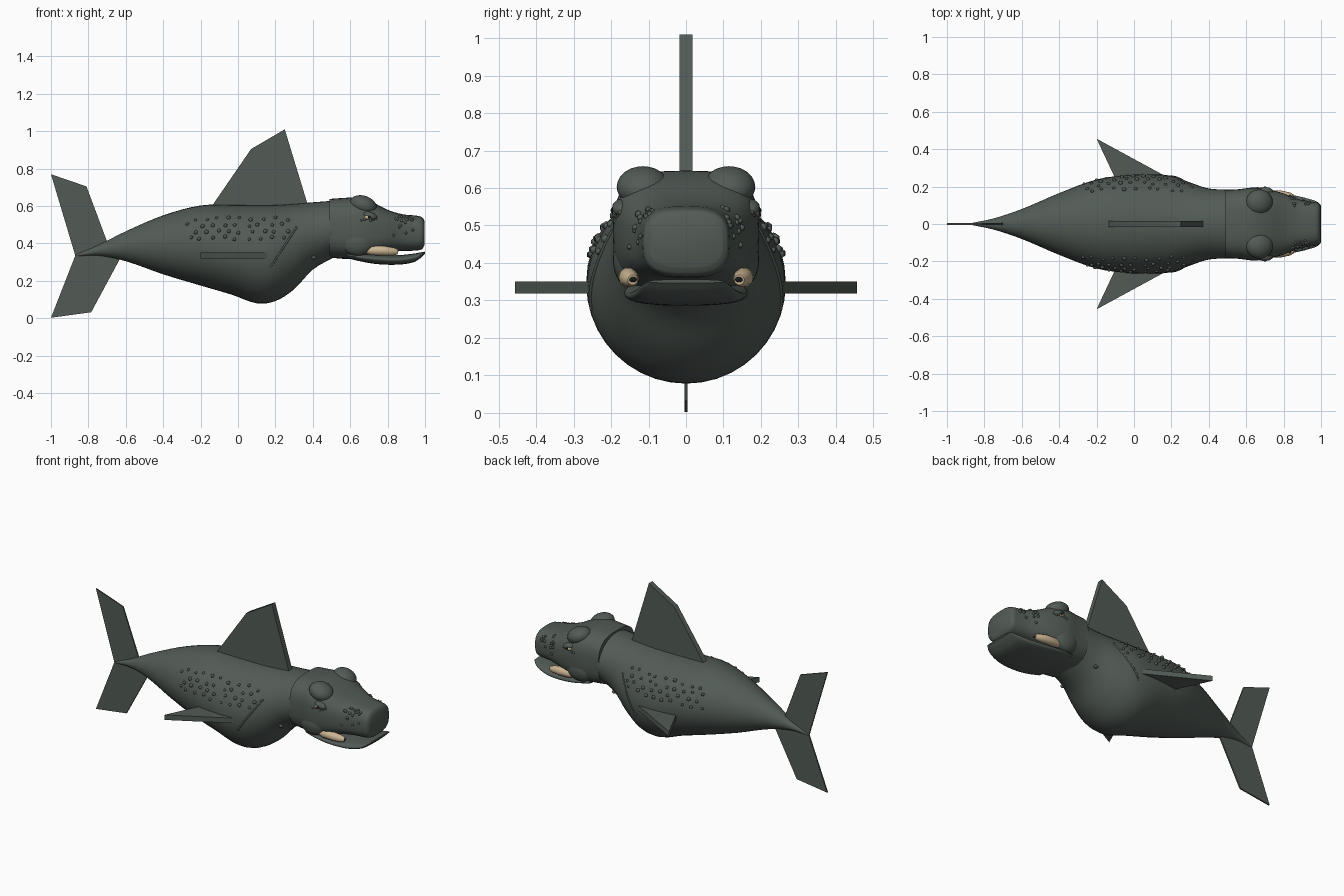
import bpy, bmesh, math, random
from mathutils import Vector, Matrix

cube = bpy.data.objects.get("Cube")
if cube:
    bpy.data.objects.remove(cube)
random.seed(4)


def material(name, rgb):
    m = bpy.data.materials.new(name)
    m.use_nodes = True
    m.diffuse_color = (*rgb, 1)
    m.node_tree.nodes["Principled BSDF"].inputs["Base Color"].default_value = (*rgb, 1)
    return m


SKIN = material("grey green skin", (0.085, 0.105, 0.092))
IVORY = material("ivory", (0.6, 0.46, 0.29))
DARK = material("dark pupil", (0.01, 0.01, 0.01))


def finish(name, bm, mat, angle=40):
    bmesh.ops.recalc_face_normals(bm, faces=bm.faces)
    mesh = bpy.data.meshes.new(name)
    bm.to_mesh(mesh)
    bm.free()
    ob = bpy.data.objects.new(name, mesh)
    bpy.context.collection.objects.link(ob)
    mesh.materials.append(mat)
    bpy.ops.object.select_all(action="DESELECT")
    ob.select_set(True)
    bpy.context.view_layer.objects.active = ob
    bpy.ops.object.shade_smooth_by_angle(angle=math.radians(angle))
    return ob


def smooth_at(stations, x):
    """Interpolate station values at x with a monotone-friendly cubic."""
    last = len(stations) - 1
    i = max(k for k in range(last) if stations[k][0] <= x or k == 0)
    a, b = stations[i], stations[i + 1]
    p, n = stations[max(i - 1, 0)], stations[min(i + 2, last)]
    h = b[0] - a[0]
    t = min(max((x - a[0]) / h, 0), 1)
    out = []
    for k in range(1, len(a)):
        m0 = (b[k] - p[k]) / (b[0] - p[0]) * h
        m1 = (n[k] - a[k]) / (n[0] - a[0]) * h
        d = a[k] - b[k]
        out.append(a[k] + t * m0 + t * t * (-3 * d - 2 * m0 - m1) + t ** 3 * (2 * d + m0 + m1))
    return out


def ring_point(stations, power, x, ang):
    top, bottom, half = smooth_at(stations, x)
    c, s = math.cos(ang), math.sin(ang)
    e = 2 / power
    y = half * math.copysign(abs(c) ** e, c)
    z = (top + bottom) / 2 + (top - bottom) / 2 * math.copysign(abs(s) ** e, s)
    return Vector((x, y, z))


def loft(name, stations, mat, power=2, steps=4, sides=40):
    """Skin a row of rounded cross-sections along x."""
    bm = bmesh.new()
    xs = [a[0] + (b[0] - a[0]) * k / steps for a, b in zip(stations, stations[1:]) for k in range(steps)]
    xs.append(stations[-1][0])
    rings = [[bm.verts.new(ring_point(stations, power, x, math.tau * k / sides)) for k in range(sides)] for x in xs]
    for r, q in zip(rings, rings[1:]):
        for k in range(sides):
            j = (k + 1) % sides
            bm.faces.new((r[k], r[j], q[j], q[k]))
    bm.faces.new(rings[0])
    bm.faces.new(rings[-1])
    return finish(name, bm, mat)


def plate(name, outline, axis, thick, offset=0):
    """Flat fin: extrude an outline evenly along the y or z axis."""
    bm = bmesh.new()
    lo = offset - thick / 2
    verts = [bm.verts.new((a, lo, b) if axis == "y" else (a, b, lo)) for a, b in outline]
    face = bm.faces.new(verts)
    new = bmesh.ops.extrude_face_region(bm, geom=[face])["geom"]
    move = Vector((0, thick, 0) if axis == "y" else (0, 0, thick))
    bmesh.ops.translate(bm, verts=[v for v in new if isinstance(v, bmesh.types.BMVert)], vec=move)
    return finish(name, bm, SKIN, 30)


def blob(name, centre, size, mat, tilt=0):
    bm = bmesh.new()
    mat4 = Matrix.Translation(centre) @ Matrix.Rotation(tilt, 4, "Y") @ Matrix.Diagonal((*size, 1))
    bmesh.ops.create_uvsphere(bm, u_segments=24, v_segments=14, radius=1, matrix=mat4)
    return finish(name, bm, mat)


def bumps(name, points, radius):
    bm = bmesh.new()
    for p in points:
        r = radius * random.uniform(0.75, 1.15)
        bmesh.ops.create_icosphere(bm, subdivisions=1, radius=r, matrix=Matrix.Translation(p))
    return finish(name, bm, SKIN, 60)


def tube(name, points, radii, mat):
    curve = bpy.data.curves.new(name, "CURVE")
    curve.dimensions = "3D"
    curve.bevel_depth = 1
    curve.bevel_resolution = 3
    curve.use_fill_caps = True
    spline = curve.splines.new("POLY")
    spline.points.add(len(points) - 1)
    for sp, p, r in zip(spline.points, points, radii):
        sp.co = (*p, 1)
        sp.radius = r
    spline.use_smooth = True
    ob = bpy.data.objects.new(name, curve)
    bpy.context.collection.objects.link(ob)
    curve.materials.append(mat)
    return ob


# Body: x, top, bottom, half width
BODY = [(-0.87, 0.34, 0.33, 0.005), (-0.75, 0.39, 0.335, 0.03), (-0.6, 0.465, 0.305, 0.08),
        (-0.4, 0.55, 0.235, 0.165), (-0.2, 0.603, 0.175, 0.238), (-0.03, 0.606, 0.125, 0.262),
        (0.1, 0.605, 0.08, 0.266), (0.2, 0.606, 0.092, 0.257), (0.3, 0.612, 0.155, 0.222),
        (0.4, 0.62, 0.26, 0.19), (0.53, 0.63, 0.335, 0.183)]
loft("body", BODY, SKIN)

# Head and jaw
HEAD = [(0.49, 0.638, 0.325, 0.182), (0.56, 0.643, 0.318, 0.186), (0.64, 0.645, 0.318, 0.195),
        (0.72, 0.62, 0.33, 0.186), (0.8, 0.58, 0.352, 0.163), (0.88, 0.556, 0.36, 0.132),
        (0.95, 0.549, 0.362, 0.118), (0.985, 0.54, 0.37, 0.112), (0.997, 0.52, 0.39, 0.097)]
loft("head", HEAD, SKIN, power=3)
JAW = [(0.58, 0.35, 0.322, 0.15), (0.66, 0.348, 0.303, 0.163), (0.75, 0.343, 0.289, 0.163),
       (0.86, 0.338, 0.287, 0.152), (0.94, 0.346, 0.3, 0.133), (0.98, 0.353, 0.325, 0.118),
       (1.0, 0.356, 0.346, 0.1)]
loft("lower_jaw", JAW, SKIN, power=2.4)

# Dorsal fin and tail flukes
plate("dorsal_fin", [(-0.15, 0.585), (0.07, 0.905), (0.25, 1.01), (0.375, 0.6)], "y", 0.034)
plate("upper_tail_fin", [(-0.87, 0.335), (-1.0, 0.77), (-0.81, 0.705), (-0.7, 0.41), (-0.72, 0.35)], "y", 0.009)
plate("lower_tail_fin", [(-0.87, 0.335), (-1.0, 0.003), (-0.785, 0.032), (-0.63, 0.32), (-0.7, 0.37)], "y", 0.009)

# Paired parts
for side, s in (("left", 1), ("right", -1)):
    # Flippers
    plate(side + "_flipper", [(-0.2, s * 0.456), (0.17, s * 0.255), (0.1, s * 0.2), (-0.08, s * 0.2)],
          "z", 0.032, 0.335)
    # Brows and eyes
    blob(side + "_brow", (0.67, s * 0.115, 0.603), (0.075, 0.07, 0.052), SKIN, 0.35)
    blob(side + "_cheek", (0.64, s * 0.15, 0.41), (0.09, 0.045, 0.075), SKIN)
    blob(side + "_eyelid", (0.705, s * 0.172, 0.548), (0.04, 0.025, 0.02), SKIN, 0.3)
    blob(side + "_eye", (0.695, s * 0.183, 0.54), (0.02, 0.016, 0.013), IVORY)
    blob(side + "_pupil", (0.7, s * 0.195, 0.54), (0.008, 0.006, 0.008), DARK)
    # Tusks with a dark hollow tip
    tube(side + "_tusk", [(0.685, s * 0.15, 0.362), (0.72, s * 0.153, 0.363), (0.78, s * 0.153, 0.361),
                          (0.83, s * 0.147, 0.357), (0.853, s * 0.142, 0.355)],
         (0.018, 0.027, 0.027, 0.022, 0.014), IVORY)
    blob(side + "_tusk_hollow", (0.853, s * 0.142, 0.356), (0.004, 0.011, 0.007), DARK)
    # Flank ridge following the body surface
    path = []
    for k in range(11):
        x = 0.175 + 0.014 * k
        top, bottom, half = smooth_at(BODY, x)
        height = 0.275 + 0.0215 * k
        ang = math.asin((height - (top + bottom) / 2) / ((top - bottom) / 2))
        p = ring_point(BODY, 2, x, ang)
        path.append((p.x, s * p.y, p.z))
    tube(side + "_gill_ridge", path, [0.005] * 11, SKIN)
    # Warts on the flank
    spots = []
    for row in range(4):
        for k in range(9):
            x = -0.26 + 0.062 * k + 0.025 * (row % 2) + random.uniform(-0.012, 0.012)
            top, bottom, half = smooth_at(BODY, x)
            height = 0.43 + 0.034 * row + random.uniform(-0.008, 0.008)
            ang = math.asin((height - (top + bottom) / 2) / ((top - bottom) / 2))
            p = ring_point(BODY, 2, x, ang)
            spots.append((p.x, s * p.y, p.z))
    bumps(side + "_flank_warts", spots, 0.0115)
    # Warts on the muzzle and around the eye
    spots = []
    for k in range(18):
        p = ring_point(HEAD, 3, random.uniform(0.83, 0.94), random.uniform(-0.1, 0.95))
        spots.append((p.x, s * p.y, p.z))
    for k in range(6):
        spots.append((0.66 + 0.016 * k, s * (0.19 - 0.003 * k), 0.523 + 0.006 * (k % 3)))
    bumps(side + "_face_warts", spots, 0.009)
    # Small nub below the neck
    blob(side + "_neck_nub", (0.405, s * 0.145, 0.325), (0.014, 0.012, 0.01), SKIN)
